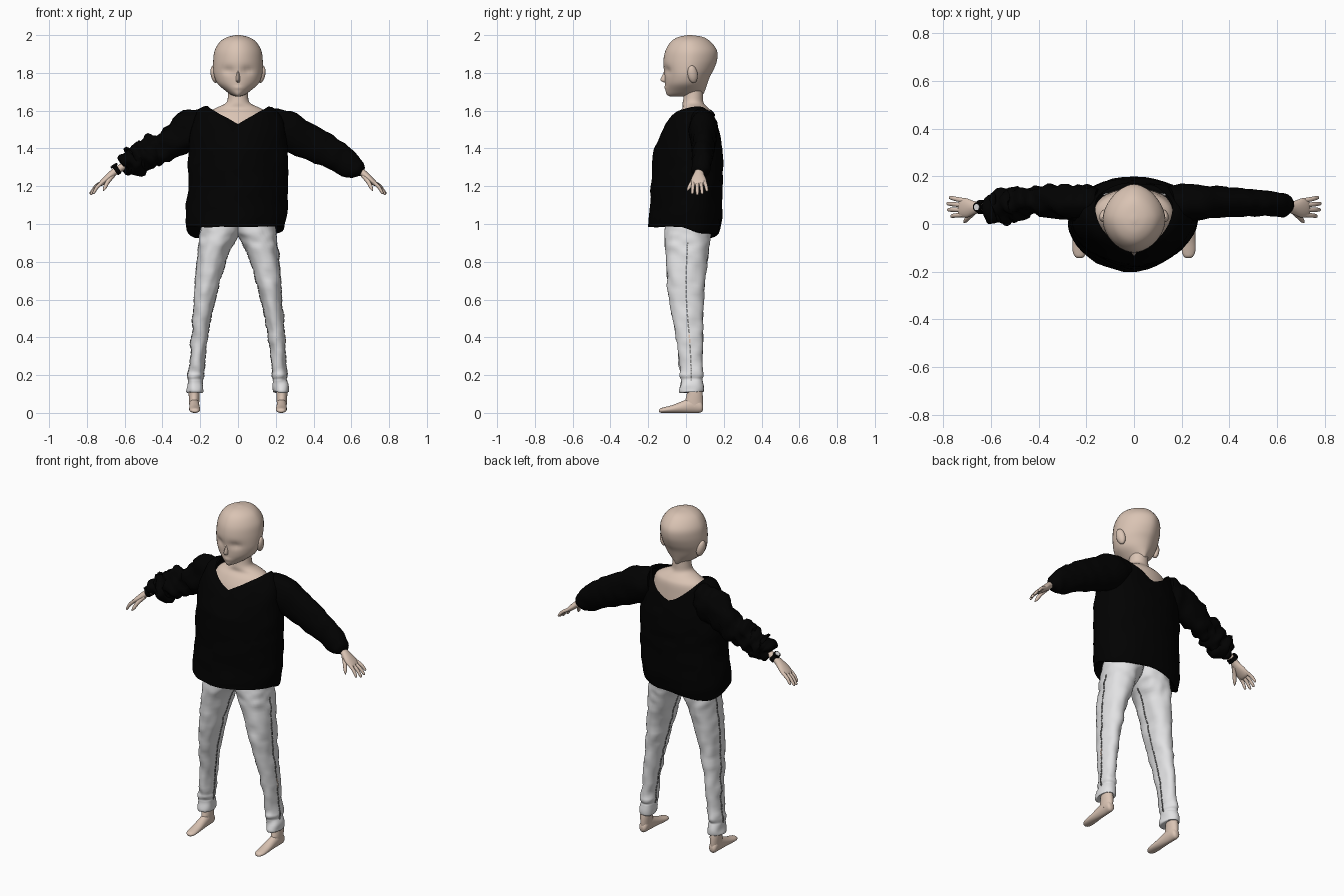
import bpy, bmesh, math
from mathutils import Vector, noise

if "Cube" in bpy.data.objects:
    bpy.data.objects.remove(bpy.data.objects["Cube"], do_unlink=True)


def material(name, rgb):
    m = bpy.data.materials.new(name)
    m.use_nodes = True
    m.diffuse_color = (*rgb, 1)
    bsdf = m.node_tree.nodes["Principled BSDF"]
    bsdf.inputs["Base Color"].default_value = (*rgb, 1)
    bsdf.inputs["Roughness"].default_value = 0.8
    return m


SKIN = material("skin", (0.70, 0.55, 0.455))
BLACK = material("black_knit", (0.0004, 0.0004, 0.0004))
WHITE = material("white_denim", (0.76, 0.76, 0.77))
GREY = material("seam_grey", (0.22, 0.22, 0.22))
SEG = 40
ANGLES = [2 * math.pi * i / SEG for i in range(SEG)]


def smooth_rows(rows, n=4):
    """Catmull-Rom interpolation through rows of numbers."""
    out = []
    for i in range(len(rows) - 1):
        quad = [rows[max(i - 1, 0)], rows[i], rows[i + 1], rows[min(i + 2, len(rows) - 1)]]
        for k in range(n):
            t = k / n
            out.append([b + 0.5 * t * (c - a + t * (2 * a - 5 * b + 4 * c - d
                        + t * (3 * (b - c) + d - a))) for a, b, c, d in zip(*quad)])
    return out + [list(rows[-1])]


def loft(name, rings, mat, caps=True):
    """Skin a list of closed rings."""
    bm = bmesh.new()
    vs = [[bm.verts.new(p) for p in ring] for ring in rings]
    for a, b in zip(vs, vs[1:]):
        for i in range(len(a)):
            j = (i + 1) % len(a)
            bm.faces.new((a[i], a[j], b[j], b[i]))
    if caps:
        bm.faces.new(vs[0])
        bm.faces.new(vs[-1])
    bmesh.ops.recalc_face_normals(bm, faces=bm.faces)
    me = bpy.data.meshes.new(name)
    bm.to_mesh(me)
    bm.free()
    ob = bpy.data.objects.new(name, me)
    bpy.context.collection.objects.link(ob)
    me.materials.append(mat)
    bpy.ops.object.select_all(action='DESELECT')
    ob.select_set(True)
    bpy.context.view_layer.objects.active = ob
    bpy.ops.object.shade_smooth_by_angle(angle=math.radians(60))
    return ob


def sgnpow(v, e):
    return math.copysign(abs(v) ** e, v)


def level(z, x0, x1, y0, y1, front=1.0, rear=1.0):
    """Horizontal ring filling the x and y ranges; exponents below 1 make it boxier."""
    ring = []
    for a in ANGLES:
        e = front if math.sin(a) < 0 else rear
        ring.append(Vector(((x0 + x1) / 2 + (x1 - x0) / 2 * sgnpow(math.cos(a), e),
                            (y0 + y1) / 2 + (y1 - y0) / 2 * sgnpow(math.sin(a), e), z)))
    return ring


def tube(name, rows, mat, n=4):
    """Limb along rows of (x, y, z, half width in y, half thickness)."""
    rows = smooth_rows(rows, n)
    rings = []
    for i, r in enumerate(rows):
        d = Vector(rows[min(i + 1, len(rows) - 1)][:3]) - Vector(rows[max(i - 1, 0)][:3])
        up = d.cross(Vector((0, 1, 0))).normalized()
        side = up.cross(d).normalized()
        rings.append([Vector(r[:3]) + side * r[3] * math.cos(a) + up * r[4] * math.sin(a)
                      for a in ANGLES[::2]])
    return loft(name, rings, mat)


def crumple(ob, amount, freq):
    """Fabric folds pushed along the normals."""
    normals = [v.normal.copy() for v in ob.data.vertices]
    for v, nrm in zip(ob.data.vertices, normals):
        p = Vector((v.co.x * freq, v.co.y * freq * 0.7, v.co.z * freq))
        v.co += nrm * amount * noise.noise(p)


# Head: height, half width, front, back
head_rows = [(2.0, .008, .01, .03), (1.99, .055, -.04, .09), (1.965, .095, -.08, .13),
             (1.92, .123, -.108, .163), (1.87, .131, -.119, .165), (1.82, .131, -.118, .148),
             (1.78, .125, -.113, .127), (1.74, .106, -.111, .112), (1.705, .066, -.108, .1),
             (1.685, .038, -.101, .088), (1.676, .015, -.088, .06)]
head = loft("head", [level(z, -w, w, f, b, 1.1, 1.16) for z, w, f, b in smooth_rows(head_rows, 5)], SKIN)
for v in head.data.vertices:
    if v.co.y < 0:  # eye sockets and lips
        v.co.y += .014 * math.exp(-((abs(v.co.x) - .05) / .028) ** 2 - ((v.co.z - 1.812) / .022) ** 2)
        v.co.y -= .005 * math.exp(-(v.co.x / .02) ** 2 - ((v.co.z - 1.722) / .008) ** 2)
nose_rows = [(1.84, .006, -.112, -.09), (1.8, .009, -.119, -.09), (1.77, .011, -.134, -.09),
             (1.758, .011, -.132, -.09), (1.748, .008, -.113, -.09)]
loft("nose", [level(z, -w, w, f, b, 1.4) for z, w, f, b in smooth_rows(nose_rows)], SKIN)

# Neck and upper chest
chest_rows = [(1.3, .2, -.1, .15), (1.45, .19, -.095, .15), (1.53, .178, -.076, .145),
              (1.585, .157, -.045, .138), (1.612, .122, -.02, .12), (1.64, .065, -.018, .094),
              (1.68, .053, -.012, .09), (1.75, .052, -.01, .09)]
loft("neck_and_chest", [level(z, -w, w, f, b) for z, w, f, b in smooth_rows(chest_rows)], SKIN)

# Sweater body: height, half width, front, back
body_rows = [(1.02, .2, -.13, .14), (.985, .252, -.195, .165), (1.0, .262, -.2, .178),
             (1.06, .268, -.192, .19), (1.2, .264, -.184, .194), (1.3, .266, -.18, .195),
             (1.4, .262, -.17, .193)]
rings = [level(z, -w, w, f, b, 1.15, .92) for z, w, f, b in smooth_rows(body_rows, 5)]
for ring in rings:
    for p in ring:  # hem hangs lower at the back, most on the right
        fall = max(0, 1 - (p.z - .98) / .2)
        back = min(1, max(0, (p.y + .02) / .12))
        p.z -= fall * back * (.035 + .035 * max(0, -p.x / .27))
        p.x -= fall * .016
top = rings[-1]
neckline = []
for a in ANGLES:
    c, s = math.cos(a), math.sin(a)
    drop = .092 * (1 - abs(c)) if s < 0 else .125 * (1 - abs(c) ** 1.5)
    neckline.append(Vector((.162 * c, .075 + (.17 if s < 0 else .095) * s, 1.622 - drop)))
for k in range(1, 9):  # curve over the shoulders to the V neckline
    t = k / 8
    ring = []
    for a, p, q in zip(ANGLES, top, neckline):
        tuck = .8 if p.y < 0 else .95
        mid = Vector((p.x * .92, p.y * tuck, p.z + (q.z - p.z) * (.5 + .5 * abs(math.cos(a)))))
        ring.append(p * (1 - t) ** 2 + mid * 2 * t * (1 - t) + q * t * t)
    rings.append(ring)
sweater = loft("sweater_body", rings, BLACK, caps=False)
crumple(sweater, .008, 14)

# Sleeves
left = tube("left_sleeve", [(.15, .085, 1.528, .07, .082), (.24, .09, 1.5, .076, .106),
            (.4, .093, 1.42, .062, .092), (.52, .087, 1.36, .056, .08), (.6, .08, 1.305, .053, .066),
            (.635, .075, 1.285, .048, .048), (.657, .07, 1.27, .026, .022)], BLACK, 6)
crumple(left, .01, 18)
right = tube("right_sleeve", [(-.15, .085, 1.528, .07, .082), (-.24, .09, 1.498, .076, .106),
             (-.4, .102, 1.405, .058, .08), (-.46, .095, 1.385, .06, .076),
             (-.5, .085, 1.365, .066, .086), (-.53, .08, 1.355, .058, .07),
             (-.555, .075, 1.335, .078, .078), (-.58, .07, 1.327, .062, .045),
             (-.6, .07, 1.314, .058, .045), (-.618, .07, 1.302, .025, .02)], BLACK, 6)
crumple(right, .03, 24)

# Trouser legs: height, inner, outer, front, back
leg_rows = [(1.08, -.02, .185, -.1, .12), (.97, -.015, .2, -.11, .13), (.92, .012, .207, -.11, .128),
            (.85, .047, .213, -.108, .12), (.7, .095, .226, -.1, .1), (.55, .133, .236, -.08, .09),
            (.39, .163, .247, -.05, .088), (.24, .18, .258, -.033, .087), (.2, .18, .264, -.034, .09),
            (.18, .186, .262, -.028, .085), (.165, .184, .264, -.03, .088), (.115, .184, .271, -.033, .094),
            (.112, .198, .262, -.015, .08)]
finger_tips = [(.775, .112, 1.175), (.785, .086, 1.16), (.782, .06, 1.155), (.768, .033, 1.16)]

for side, sx in (("left", 1), ("right", -1)):
    rows = smooth_rows(leg_rows, 6)
    leg = loft(side + "_trouser_leg",
               [[Vector((sx * p.x, p.y, p.z)) for p in level(z, i, o, f, b, .95, .95)]
                for z, i, o, f, b in rows], WHITE)
    crumple(leg, .009, 22)
    # Stitched outer and inner seams, with a small rip on the left knee
    for column in (0, SEG // 2):
        pts = [leg.data.vertices[k * SEG + column].co.copy() for k in range(14, len(rows) - 14)]
        for a, b in zip(pts, pts[1:]):
            ripped = side == "left" and column == 0 and abs(a.z - .4) < .02
            b = a.lerp(b, .75)
            loft(side + "_seam_stitch", [[p + Vector((dx, dy, 0)) for dx, dy in
                 ((-.003, -.004), (.003, -.004), (.003, .004), (-.003, .004))] for p in (a, b)],
                 SKIN if ripped else GREY)

    # Ankle and foot
    cx = sx * .232
    ankle = [(.145, .028, .004, .08), (.1, .029, .004, .088), (.06, .027, -.005, .09), (.03, .025, 0, .088)]
    loft(side + "_ankle", [level(z, cx - w, cx + w, f, b) for z, w, f, b in smooth_rows(ankle)], SKIN)
    foot = [(.09, .012, .015, .04), (.078, .023, .002, .065), (.04, .026, 0, .085), (-.01, .027, 0, .066),
            (-.07, .029, 0, .042), (-.115, .028, 0, .03), (-.135, .02, .001, .024), (-.143, .01, .005, .015)]
    loft(side + "_foot", [[Vector((cx + sx * (y - .05) * .02 + w * math.cos(a), y,
         (lo + hi) / 2 + (hi - lo) / 2 * math.sin(a))) for a in ANGLES]
         for y, w, lo, hi in smooth_rows(foot)], SKIN)

    # Wrist, palm, fingers and thumb
    tube(side + "_palm", [(sx * x, y, z, w, t) for x, y, z, w, t in (
        (.59, .072, 1.315, .022, .02), (.645, .071, 1.282, .022, .019), (.67, .068, 1.262, .028, .019),
        (.7, .067, 1.236, .04, .017), (.725, .069, 1.214, .04, .013), (.734, .07, 1.206, .03, .007))], SKIN)
    for i, (x, y, z) in enumerate(finger_tips):
        root = Vector((sx * .715, .099 - .02 * i, 1.223))
        tip = Vector((sx * x, y, z))
        mid = root.lerp(tip, .5) + Vector((sx * .004, 0, .004))
        tube(side + "_finger", [(*root, .01, .01), (*mid, .0092, .009),
                                (*root.lerp(tip, .92), .0075, .0065), (*tip, .002, .002)], SKIN)
    tube(side + "_thumb", [(sx * .665, .058, 1.255, .014, .013), (sx * .69, .032, 1.222, .011, .011),
                           (sx * .705, .015, 1.192, .009, .009), (sx * .713, .006, 1.175, .002, .002)], SKIN)

    # Ear
    bpy.ops.mesh.primitive_uv_sphere_add(segments=20, ring_count=12, radius=1,
                                         location=(sx * .124, .035, 1.793), rotation=(.2, sx * .12, sx * .3))
    ear = bpy.context.object
    ear.name = side + "_ear"
    ear.scale = (.02, .027, .047)
    ear.data.materials.append(SKIN)
    bpy.ops.object.shade_smooth_by_angle(angle=math.radians(60))

# Wristwatch on the right arm
tube("watch_band", [(-.63, .071, 1.292, .029, .026), (-.65, .071, 1.279, .029, .026)], BLACK, 1)
for name, r, depth, lift, mat in (("watch_case", .02, .012, .028, BLACK), ("watch_dial", .013, .004, .034, WHITE)):
    bpy.ops.mesh.primitive_cylinder_add(vertices=24, radius=r, depth=depth, rotation=(0, -.6, 0),
                                        location=(-.64 - lift * .56, .071, 1.285 + lift * .83))
    bpy.context.object.name = name
    bpy.context.object.data.materials.append(mat)
